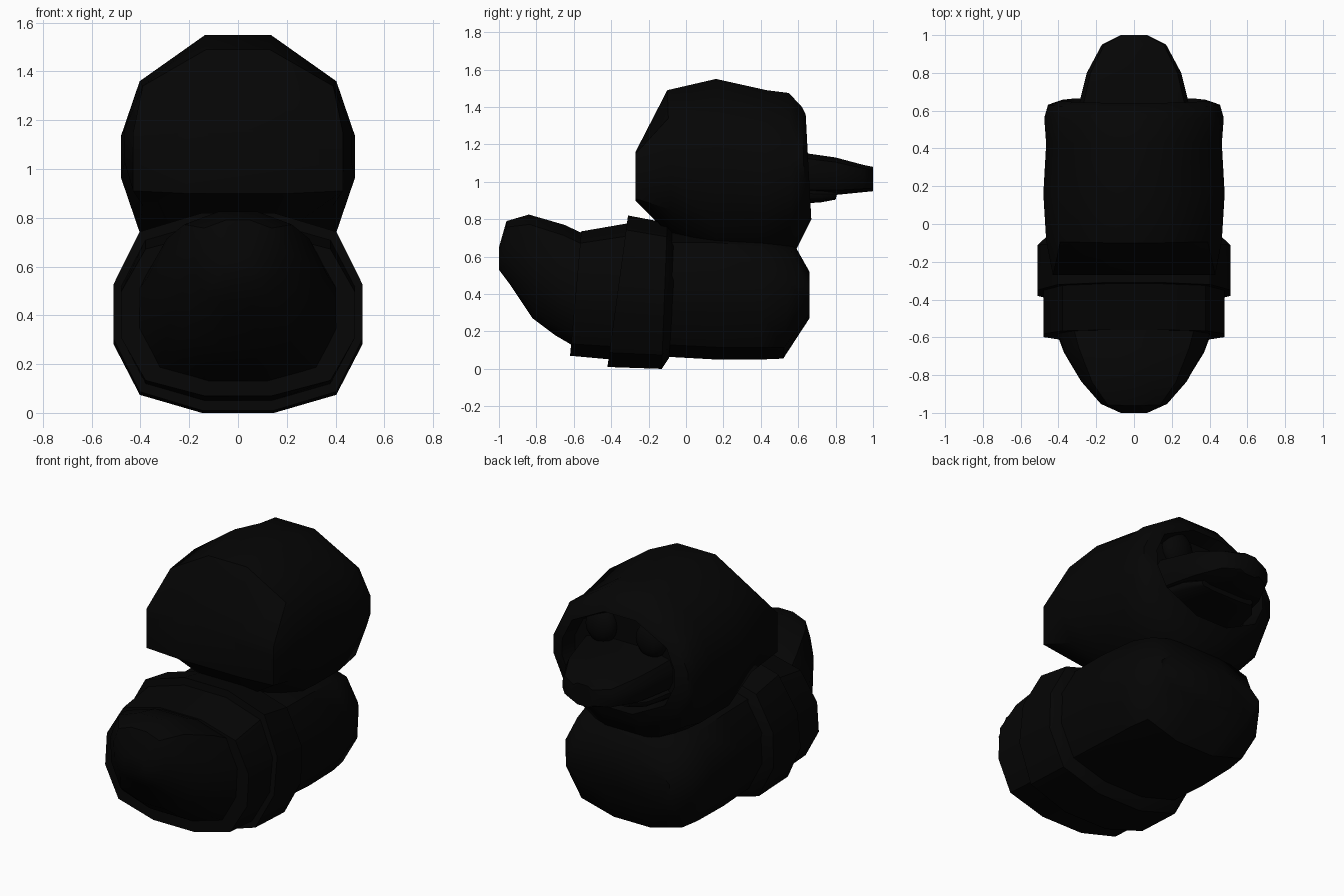
import bpy, bmesh, math

mat = bpy.data.materials.new("black")
mat.diffuse_color = (0.0015, 0.0015, 0.0015, 1)

# half outlines of the twelve-sided rings
ROUND = [(0.29, 1.0), (0.79, 0.81), (1.0, 0.28)]
HEAD = [(0.28, 1.0), (0.84, 0.62), (1.0, 0.17)]
FLAT = [(0.5, 1.0), (0.92, 0.75), (1.0, 0.3)]
BOX = [(0.5, 1.0), (1.0, 0.92), (1.0, 0.3)]


def finish(ob):
    ob.data.materials.append(mat)
    bpy.ops.object.select_all(action='DESELECT')
    bpy.context.view_layer.objects.active = ob
    ob.select_set(True)
    bpy.ops.object.shade_smooth_by_angle(angle=math.radians(45))


def loft(name, shape, sections, first=None):
    """Skin twelve-sided rings: (top y, top z, bottom y, bottom z, half width)."""
    bm = bmesh.new()
    loops = []
    for k, (yt, zt, yb, zb, w) in enumerate(sections):
        half = first if first and k == 0 else shape
        right = half + [(u, -v) for u, v in reversed(half)]
        ring = right + [(-u, v) for u, v in reversed(right)]
        loop = []
        for u, v in ring:
            t = (1 + v) / 2
            loop.append(bm.verts.new((u * w, yb + (yt - yb) * t, zb + (zt - zb) * t)))
        loops.append(loop)
    n = len(loops[0])
    for a, b in zip(loops, loops[1:]):
        for i in range(n):
            j = (i + 1) % n
            bm.faces.new((a[i], a[j], b[j], b[i]))
    bm.faces.new(loops[0])
    bm.faces.new(loops[-1])
    bmesh.ops.recalc_face_normals(bm, faces=bm.faces[:])
    me = bpy.data.meshes.new(name)
    bm.to_mesh(me)
    bm.free()
    ob = bpy.data.objects.new(name, me)
    bpy.context.collection.objects.link(ob)
    finish(ob)


# head: wide hood whose rim surrounds a sunken face at +y
loft("head", HEAD, [
    (-0.27, 1.16, -0.27, 0.90, 0.43),
    (-0.10, 1.49, -0.07, 0.70, 0.465),
    (0.16, 1.55, 0.16, 0.55, 0.48),
    (0.43, 1.49, 0.42, 0.55, 0.465),
    (0.55, 1.475, 0.57, 0.60, 0.475),
    (0.62, 1.40, 0.64, 0.74, 0.455),
    (0.64, 1.36, 0.67, 0.80, 0.38),
    (0.56, 1.33, 0.56, 0.82, 0.36)], first=BOX)

# beak halves
loft("upper_beak", FLAT, [
    (0.54, 1.17, 0.54, 0.93, 0.31),
    (0.66, 1.15, 0.66, 0.93, 0.285),
    (0.80, 1.13, 0.80, 0.93, 0.25),
    (0.95, 1.09, 0.95, 0.945, 0.17),
    (1.00, 1.08, 1.00, 0.95, 0.07)])
loft("lower_beak", FLAT, [
    (0.54, 0.97, 0.54, 0.88, 0.29),
    (0.72, 0.96, 0.72, 0.89, 0.25),
    (0.81, 0.95, 0.80, 0.905, 0.18)])

# body, front chest
loft("chest", ROUND, [
    (-0.15, 0.74, -0.20, 0.07, 0.46),
    (0.16, 0.74, 0.16, 0.05, 0.465),
    (0.42, 0.72, 0.40, 0.05, 0.455),
    (0.57, 0.68, 0.52, 0.055, 0.43),
    (0.66, 0.52, 0.66, 0.27, 0.35)])

# raised bands round the back of the body
loft("middle_band", ROUND, [
    (-0.31, 0.82, -0.42, 0.01, 0.51),
    (-0.10, 0.78, -0.13, 0.0, 0.51),
    (-0.05, 0.70, -0.09, 0.06, 0.46)])
loft("rear_band", ROUND, [
    (-0.56, 0.735, -0.62, 0.07, 0.48),
    (-0.30, 0.78, -0.40, 0.05, 0.48)])

# upturned tail
loft("tail", ROUND, [
    (-0.50, 0.70, -0.58, 0.11, 0.42),
    (-0.65, 0.77, -0.70, 0.18, 0.37),
    (-0.84, 0.825, -0.82, 0.27, 0.28),
    (-0.96, 0.79, -0.94, 0.45, 0.175),
    (-1.00, 0.65, -1.00, 0.53, 0.07)])

# eyes
for side, s in (("left", -1), ("right", 1)):
    bpy.ops.mesh.primitive_uv_sphere_add(segments=12, ring_count=8, radius=0.1,
                                         location=(0.17 * s, 0.57, 1.24))
    eye = bpy.context.object
    eye.name = side + "_eye"
    eye.scale = (1.0, 0.7, 1.1)
    finish(eye)
